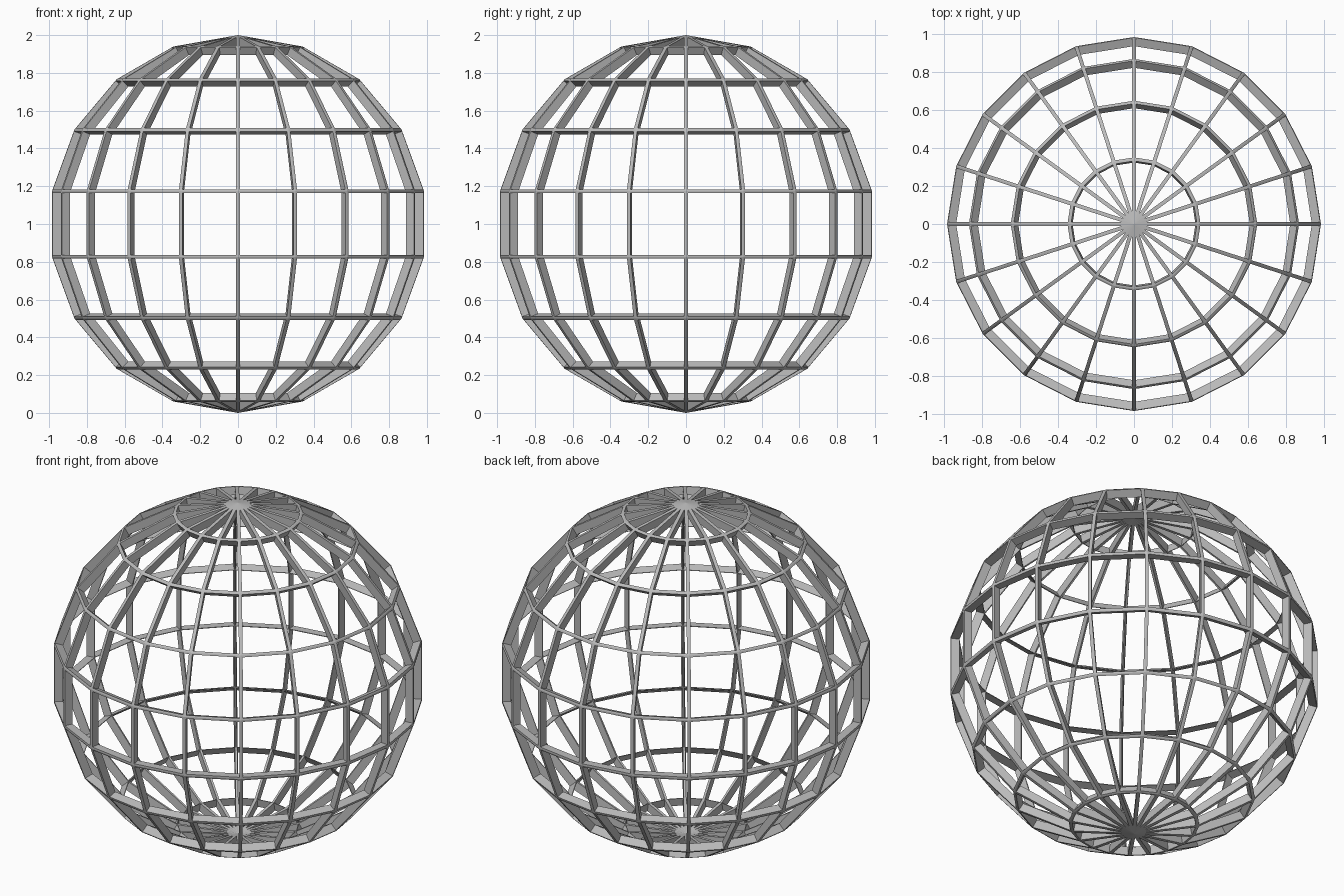
import bpy, bmesh
from mathutils import Matrix

if "Cube" in bpy.data.objects:
    bpy.data.objects.remove(bpy.data.objects["Cube"])

SEGMENTS, RINGS = 20, 9
HALF_STRUT = 0.01      # half the width of each bar
DEPTH = 0.047          # radial depth of each bar

# single grey finish
grey = bpy.data.materials.new("grey")
grey.diffuse_color = (0.5, 0.5, 0.5, 1)
grey.use_nodes = True
grey.node_tree.nodes["Principled BSDF"].inputs["Base Color"].default_value = grey.diffuse_color

# low-poly sphere, each panel inset and its centre removed to leave bars
bm = bmesh.new()
bmesh.ops.create_uvsphere(bm, u_segments=SEGMENTS, v_segments=RINGS, radius=1,
                          matrix=Matrix.Translation((0, 0, 1)))
bmesh.ops.recalc_face_normals(bm, faces=bm.faces[:])
panels = bm.faces[:]
bars = set(bmesh.ops.inset_individual(bm, faces=panels, thickness=HALF_STRUT,
                                      use_even_offset=True)["faces"])
bmesh.ops.delete(bm, geom=[f for f in bm.faces if f not in bars], context='FACES')

mesh = bpy.data.meshes.new("cage_sphere")
bm.to_mesh(mesh)
bm.free()
mesh.materials.append(grey)
cage = bpy.data.objects.new("cage_sphere", mesh)
bpy.context.collection.objects.link(cage)

# bars thickened towards the centre
solid = cage.modifiers.new("bar_depth", 'SOLIDIFY')
solid.thickness = DEPTH
solid.offset = -1
